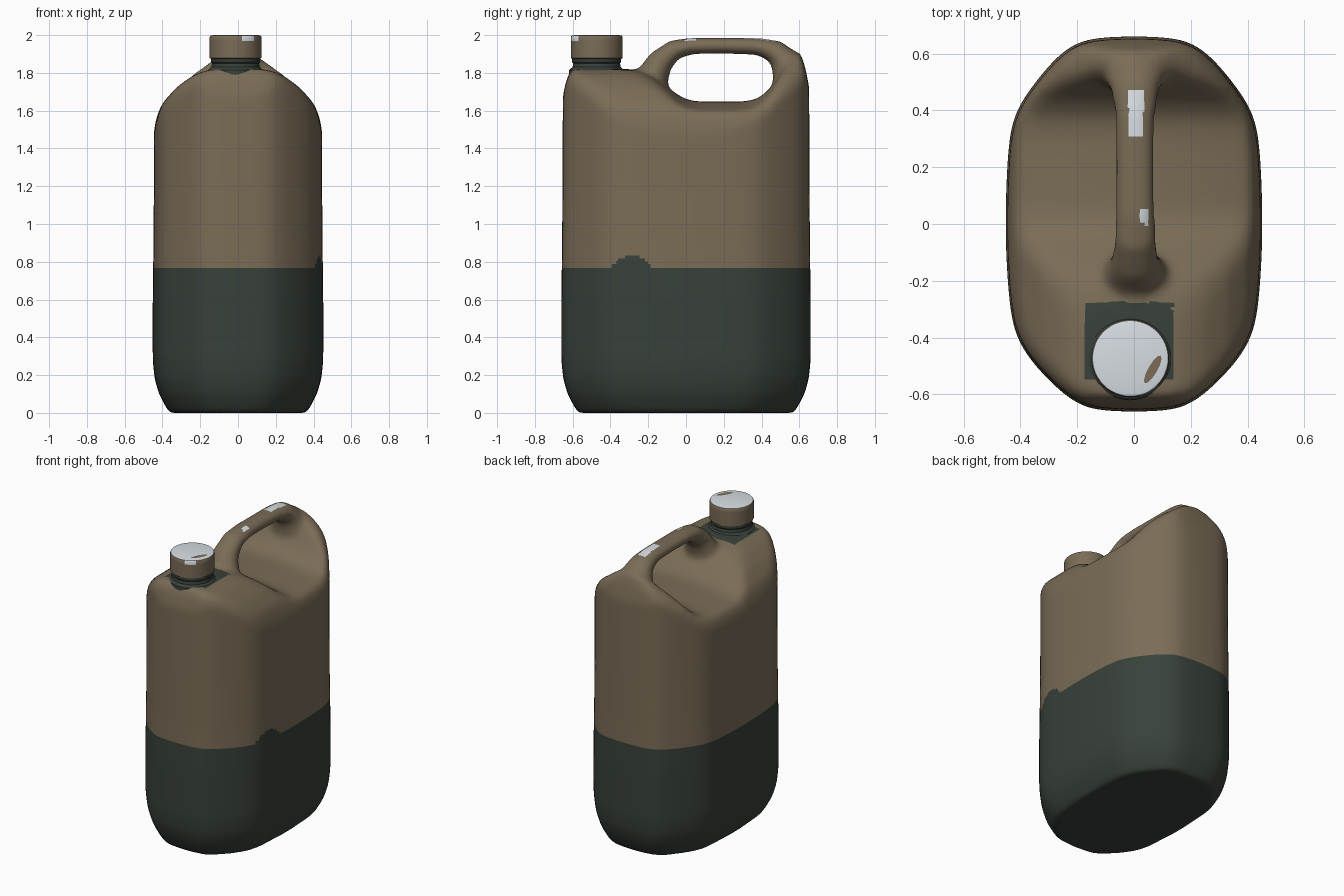
import bpy, bmesh, math

if "Cube" in bpy.data.objects:
    bpy.data.objects.remove(bpy.data.objects["Cube"])


def material(name, rgb):
    m = bpy.data.materials.new(name)
    m.diffuse_color = (*rgb, 1)
    m.use_nodes = True
    m.node_tree.nodes["Principled BSDF"].inputs["Base Color"].default_value = m.diffuse_color
    return m


BROWN = material("brown_plastic", (0.195, 0.150, 0.094))
DARK = material("dark_green", (0.040, 0.053, 0.043))
WHITE = material("pale_grey", (0.68, 0.73, 0.77))


def lerp(table, t):
    if t <= table[0][0]:
        return table[0][1]
    for (a, va), (b, vb) in zip(table, table[1:]):
        if t <= b:
            return va + (vb - va) * (t - a) / (b - a)
    return table[-1][1]


def loft(bm, rings):
    """Closed skin through rings of equal length, capped at both ends."""
    loops = [[bm.verts.new(p) for p in r] for r in rings]
    n = len(loops[0])
    for a, b in zip(loops, loops[1:]):
        for i in range(n):
            j = (i + 1) % n
            bm.faces.new((a[i], a[j], b[j], b[i]))
    bm.faces.new(loops[0][::-1])
    bm.faces.new(loops[-1])


def make_object(name, bm, mats):
    bmesh.ops.recalc_face_normals(bm, faces=bm.faces)
    me = bpy.data.meshes.new(name)
    bm.to_mesh(me)
    bm.free()
    ob = bpy.data.objects.new(name, me)
    bpy.context.collection.objects.link(ob)
    for m in mats:
        me.materials.append(m)
    return ob


# Plan outline of the body, subdivided and rounded
half = [(0, -.662), (.12, -.658), (.2, -.645), (.31, -.545), (.42, -.42), (.437, -.3), (.449, -.15),
        (.454, 0), (.448, .2), (.437, .34), (.41, .42), (.31, .55), (.22, .645), (.12, .658), (0, .662)]
full = half + [(-x, y) for x, y in half[-2:0:-1]]
outline = []
for (x0, y0), (x1, y1) in zip(full, full[1:] + full[:1]):
    for k in range(4):
        outline.append((x0 + (x1 - x0) * k / 4, y0 + (y1 - y0) * k / 4))
for _ in range(10):
    n = len(outline)
    outline = [tuple((outline[i - 1][c] + 2 * outline[i][c] + outline[(i + 1) % n][c]) / 4 for c in (0, 1))
               for i in range(n)]

# Shoulder height from front and side profiles
FRONT = [(0, 1.835), (.15, 1.83), (.19, 1.815), (.25, 1.78), (.33, 1.72), (.40, 1.64),
         (.435, 1.57), (.455, 1.51)]
REAR = [(0, 1.95), (.08, 1.91), (.19, 1.825), (.25, 1.785), (.33, 1.72), (.40, 1.64),
        (.435, 1.57), (.455, 1.51)]
SIDE = [(-.66, 1.71), (-.61, 1.835), (-.3, 1.835), (-.2, 1.80), (-.1, 1.73), (-.02, 1.66), (.05, 1.648),
        (.33, 1.648), (.41, 1.67), (.48, 1.76), (.55, 1.90), (.61, 1.91), (.66, 1.75)]


def top_z(x, y):
    a = lerp(REAR if y > .2 else FRONT, abs(x))
    b = sum(lerp(SIDE, y + d) for d in (-.05, -.025, 0, .025, .05)) / 5 if abs(y) < .5 else lerp(SIDE, y)
    b -= .3 * x * x
    h = max(.05 - abs(a - b), 0)
    return min(a, b) - h * h / .2


# Body: rounded base, straight walls, shaped shoulders
bm = bmesh.new()
rings = []
for z, inset in [(0, .09), (.03, .07), (.1, .033), (.18, .01), (.28, 0), (.6, 0), (.9, .004), (1.2, .006)]:
    rings.append([(x * (1 - inset / .45), y * (1 - inset / .66), z) for x, y in outline])
for s, drop in [(.988, .05), (.96, .015), (.92, 0)] + [(.88 - .04 * i, 0) for i in range(22)]:
    rings.append([(x * s, y * s, top_z(x * s, y * s) - drop) for x, y in outline])
loft(bm, rings)

# Handle: elliptical tube (y, z, half thickness, half width)
path = [(-.19, 1.66, .10, .15), (-.18, 1.78, .088, .12), (-.135, 1.86, .07, .085), (-.06, 1.925, .054, .074),
        (.04, 1.943, .044, .072), (.2, 1.944, .043, .07), (.38, 1.94, .046, .072), (.47, 1.915, .062, .085),
        (.53, 1.86, .083, .11), (.548, 1.76, .087, .16), (.545, 1.62, .09, .22)]
rings = []
for i, (y, z, t, w) in enumerate(path):
    a, b = path[max(i - 1, 0)], path[min(i + 1, len(path) - 1)]
    dy, dz = b[0] - a[0], b[1] - a[1]
    d = math.hypot(dy, dz)
    rings.append([(.004 + w * math.cos(u), y - dz / d * t * math.sin(u), z + dy / d * t * math.sin(u))
                  for u in [k * math.tau / 24 for k in range(24)]])
loft(bm, rings)
jug = make_object("jug_body", bm, [BROWN, DARK, WHITE])

# Fuse body and handle, then soften
remesh = jug.modifiers.new("fuse", 'REMESH')
remesh.mode = 'VOXEL'
remesh.voxel_size = .015
soft = jug.modifiers.new("soften", 'SMOOTH')
soft.factor = .5
soft.iterations = 16
bpy.context.view_layer.update()
fused = bpy.data.meshes.new_from_object(jug.evaluated_get(bpy.context.evaluated_depsgraph_get()))
jug.modifiers.clear()
fused.materials.clear()
for m in (BROWN, DARK, WHITE):
    fused.materials.append(m)
jug.data = fused

# Colour bands: dark lower part, neck surround, pale handle spots
bm = bmesh.new()
bm.from_mesh(fused)
LEVEL = .768
bmesh.ops.bisect_plane(bm, geom=bm.verts[:] + bm.edges[:] + bm.faces[:], dist=1e-5,
                       plane_co=(0, 0, LEVEL), plane_no=(0, 0, 1))
for f in bm.faces:
    f.smooth = True
    f.material_index = 0
    x, y, z = f.calc_center_median()
    bump = .065 * max(0, 1 - ((y + .29) / .11) ** 2) if x > .2 else 0
    if z < LEVEL + bump:
        f.material_index = 1
    elif z > 1.77 and -.175 < x < .135 and -.55 < y < -.275:
        f.material_index = 1
    elif z > 1.96 and ((abs(x - .008) < .026 and .3 < y < .47) or (abs(x - .033) < .014 and 0 < y < .055)):
        f.material_index = 2
bm.to_mesh(fused)
bm.free()


def turned(name, profile, mats, rule=None):
    """Round part on the spout axis from (radius, z) pairs."""
    b = bmesh.new()
    loft(b, [[(-.013 + r * math.cos(k * math.tau / 48), -.473 + r * math.sin(k * math.tau / 48), z)
              for k in range(48)] for r, z in profile])
    for f in b.faces:
        f.smooth = True
        if rule and rule(*f.calc_center_median()):
            f.material_index = 1
    ob = make_object(name, b, mats)
    bpy.context.view_layer.objects.active = ob
    ob.select_set(True)
    bpy.ops.object.shade_smooth_by_angle(angle=math.radians(35))
    ob.select_set(False)


# Neck and screw cap with pale top and a small pale patch on its rim
turned("neck", [(.15, 1.76), (.146, 1.815), (.128, 1.83), (.124, 1.85), (.13, 1.857), (.13, 1.885)], [DARK])
turned("cap", [(.125, 1.872), (.137, 1.878), (.137, 1.97), (.137, 1.99), (.133, 1.997), (.12, 2.0), (.01, 2.0)],
       [BROWN, WHITE],
       lambda x, y, z: z > 1.994 or (z > 1.97 and .02 < x < .085 and y < -.5))

# Worn brown streak on the cap top
bm = bmesh.new()
bmesh.ops.create_circle(bm, cap_ends=True, segments=12, radius=1)
ca, sa = math.cos(1.05), math.sin(1.05)
for v in bm.verts:
    u, w = v.co.x * .056, v.co.y * .016
    v.co = (.066 + u * ca - w * sa, -.512 + u * sa + w * ca, 2.001)
make_object("cap_streak", bm, [BROWN])
